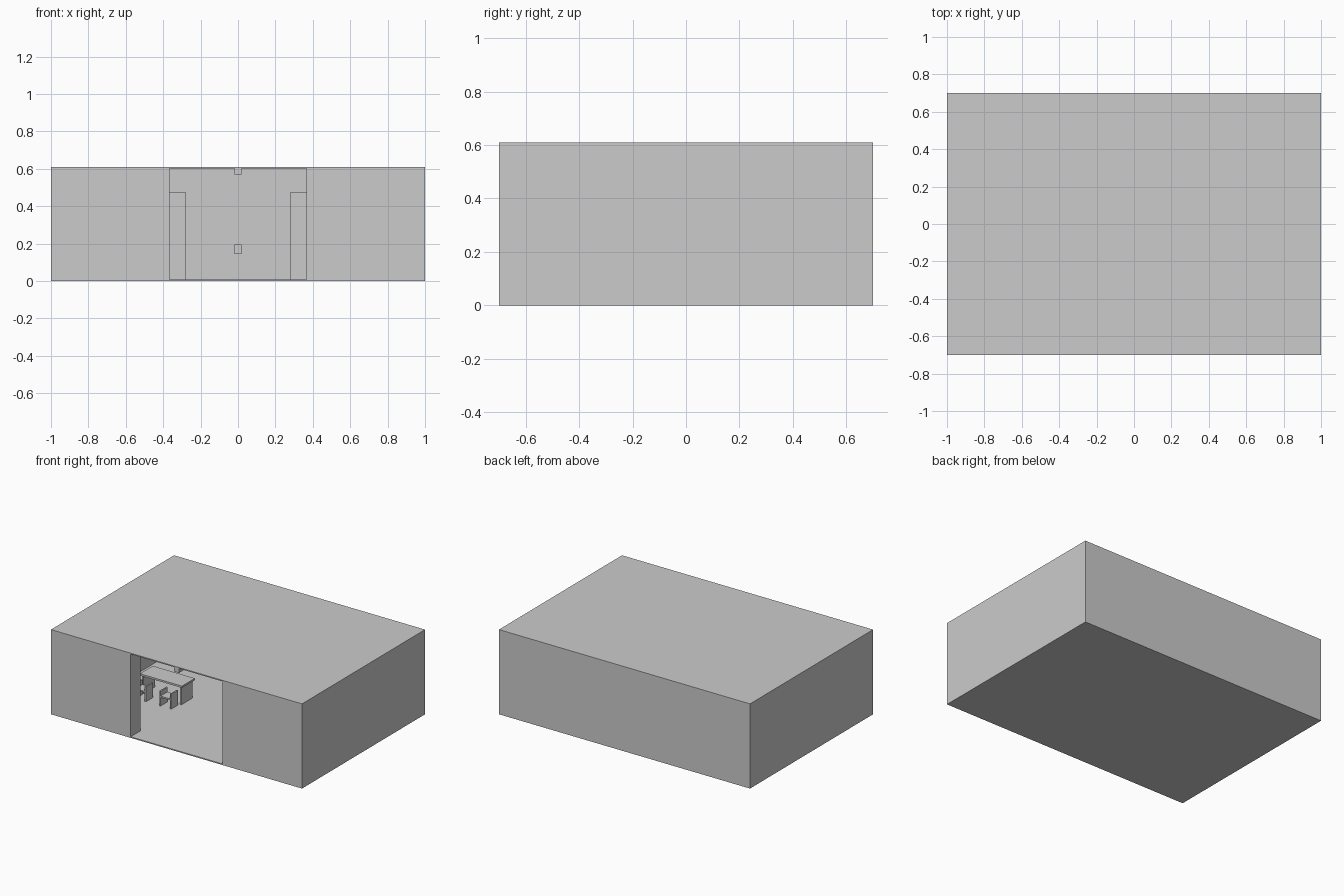
import bpy

if "Cube" in bpy.data.objects:
    bpy.data.objects.remove(bpy.data.objects["Cube"])

W, D, H = 1.0, 0.70, 0.61      # half width, half depth, height
T = 0.11                       # wall thickness
SLAB = 0.008                   # roof and floor thickness


def box(name, x, y, z):
    """Axis-aligned box from (min, max) pairs."""
    bpy.ops.mesh.primitive_cube_add(
        size=1, location=[(a + b) / 2 for a, b in (x, y, z)])
    ob = bpy.context.object
    ob.name = name
    ob.scale = [b - a for a, b in (x, y, z)]
    bpy.ops.object.transform_apply(location=True, rotation=True, scale=True)
    return ob


def pair(name, x, y, z):
    """Box on the left half, mirrored to the right half."""
    ob = box(name, x, y, z)
    ob.modifiers.new("mirror", 'MIRROR')
    return ob


# Shell: floor, roof and walls with the open entrance in front
box("floor", (-W, W), (-D, D), (0, SLAB))
box("roof", (-W, W), (-D, D), (H - SLAB, H))
box("back_wall", (-W, W), (D - T, D), (SLAB, H - SLAB))
pair("side_wall", (-W, -W + T), (-D + T, D - T), (SLAB, H - SLAB))
pair("front_wall", (-W, -0.365), (-D, -D + T), (SLAB, H - SLAB))

# Ceiling beam running front to back
box("ceiling_beam", (-0.02, 0.02), (-D, D - T), (0.57, H - SLAB))

# Back wall fittings
box("wall_box", (-0.02, 0.02), (D - T - 0.03, D - T), (0.145, 0.195))
pair("tall_cabinet", (-0.60, -0.28), (0.47, D - T), (SLAB, 0.475))

# Desks on both sides
DX, DY = (-0.70, -0.365), (-0.117, 0.03)
pair("desk_top", DX, DY, (0.137, 0.15))
for i, x in enumerate((DX[0] + 0.012, DX[1] - 0.024)):
    pair(f"desk_end_{i}", (x, x + 0.012), (DY[0] + 0.01, DY[1] - 0.01), (SLAB, 0.137))

# Two chairs per desk: side panels, seat and back
for i, cx in enumerate((-0.44, -0.64)):
    for j, s in enumerate((-1, 1)):
        sx = cx + s * 0.042
        pair(f"chair_side_{i}_{j}", (sx - 0.005, sx + 0.005), (-0.20, -0.12), (SLAB, 0.115))
    pair(f"chair_seat_{i}", (cx - 0.037, cx + 0.037), (-0.20, -0.12), (0.07, 0.08))
